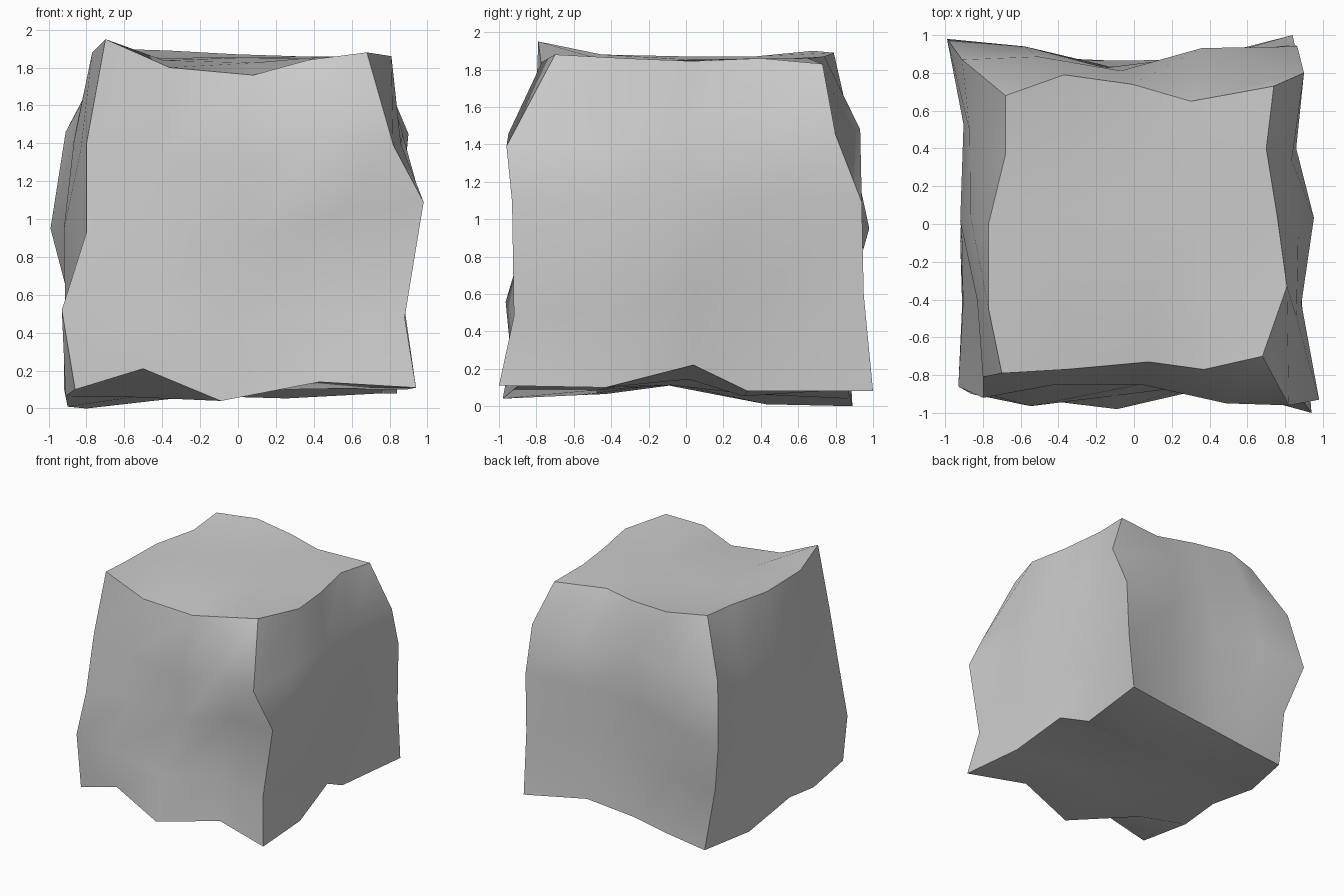
import bpy, bmesh, math
from mathutils import Vector

if "Cube" in bpy.data.objects:
    bpy.data.objects.remove(bpy.data.objects["Cube"])

N = 4  # segments along every edge

# Corners: front/back, left/right, top/under
C = {
    "FLT": (-.70, -.79, 1.95), "FRT": (.68, -.70, 1.88),
    "BLT": (-.68, .68, 1.90), "BRT": (.74, .73, 1.83),
    "FLU": (-.86, -.90, .10), "FRU": (.94, -1.0, .11),
    "BLU": (-.80, .89, 0), "BRU": (.84, 1.0, .08),
}

# Weathered edges: three points between each pair of corners
upright = {
    ("FLT", "FLU"): [(-.80, -.81, 1.40), (-.80, -.92, .93), (-.93, -.86, .52)],
    ("FRT", "FRU"): [(.82, -.96, 1.39), (.98, -.93, 1.09), (.88, -.92, .48)],
    ("BRT", "BRU"): [(.90, .80, 1.45), (.865, .94, 1.09), (.85, .95, .60)],
    ("BLT", "BLU"): [(-.91, .87, 1.46), (-.99, .98, .95), (-.88, .86, .53)],
}
top_rim = {
    ("FLT", "FRT"): [(-.36, -.77, 1.80), (.08, -.73, 1.76), (.37, -.77, 1.84)],
    ("FRT", "BRT"): [(.81, -.33, 1.86), (.76, .03, 1.845), (.70, .40, 1.86)],
    ("BRT", "BLT"): [(.30, .65, 1.86), (-.01, .74, 1.87), (-.37, .79, 1.89)],
    ("BLT", "FLT"): [(-.68, .37, 1.87), (-.77, 0, 1.87), (-.77, -.45, 1.88)],
}
under_rim = {
    ("FLU", "FRU"): [(-.50, -.93, .21), (-.09, -.98, .04), (.43, -.86, .14)],
    ("FRU", "BRU"): [(.89, -.43, .10), (.82, .04, .22), (.76, .33, .08)],
    ("BRU", "BLU"): [(.33, .87, .13), (-.12, .865, .09), (-.45, .88, .04)],
    ("BLU", "FLU"): [(-.90, .43, .01), (-.92, -.09, .11), (-.91, -.43, .065)],
}
E = {**upright, **top_rim, **under_rim}


def edge(a, b):
    """Points along an edge from corner a to corner b."""
    if (a, b) in E:
        return [Vector(p) for p in (C[a], *E[a, b], C[b])]
    return edge(b, a)[::-1]


def patch(bm, corners, axis, dents, slide={}):
    """Fill four edges with a blended grid; dents shift its 3 x 3 inner points along an axis."""
    a, b, c, d = corners.split()
    lo, hi, le, ri = edge(a, b), edge(d, c), edge(a, d), edge(b, c)
    grid = []
    for j in range(N + 1):
        v = j / N
        row = []
        for i in range(N + 1):
            u = i / N
            p = lo[i].lerp(hi[i], v) + le[j].lerp(ri[j], u)
            p -= lo[0].lerp(lo[N], u).lerp(hi[0].lerp(hi[N], u), v)
            if 0 < i < N and 0 < j < N:
                p["xyz".index(axis)] += dents[j - 1][i - 1]
                p += Vector(slide.get((i, j), (0, 0, 0)))
            row.append(bm.verts.new(p))
        grid.append(row)
    for j in range(N):
        for i in range(N):
            bm.faces.new((grid[j][i], grid[j][i + 1], grid[j + 1][i + 1], grid[j + 1][i]))


# Six faces of the block: front, right, back, left, top, underside
bm = bmesh.new()
patch(bm, "FLU FRU FRT FLT", "y", [(-.085, 0, 0), (.08, .09, .06), (0, .03, -.02)],
      {(3, 3): (.06, 0, .1)})
patch(bm, "FRU BRU BRT FRT", "x", [(0, .03, .02), (-.11, .04, .03), (-.06, -.01, 0)])
patch(bm, "BRU BLU BLT BRT", "y", [(.02, -.02, -.01), (.02, -.11, -.06), (.19, -.03, -.03)])
patch(bm, "BLU FLU FLT BLT", "x", [(.06, .08, .08), (.08, .06, .09), (.03, .07, .07)])
patch(bm, "FLT FRT BRT BLT", "z", [(.06, .07, .03), (.05, .07, .02), (.01, .02, 0)])
patch(bm, "BLU BRU FRU FLU", "z", [(-.01, 0, -.07), (-.08, -.045, -.1), (-.1, .04, -.03)],
      {(1, 3): (0, -.12, 0)})
bmesh.ops.remove_doubles(bm, verts=bm.verts, dist=.001)
bmesh.ops.recalc_face_normals(bm, faces=bm.faces)

mesh = bpy.data.meshes.new("stone_block")
bm.to_mesh(mesh)
bm.free()
block = bpy.data.objects.new("stone_block", mesh)
bpy.context.collection.objects.link(block)

# Smooth sides, crisp edges
bpy.context.view_layer.objects.active = block
block.select_set(True)
bpy.ops.object.shade_smooth_by_angle(angle=math.radians(45))
